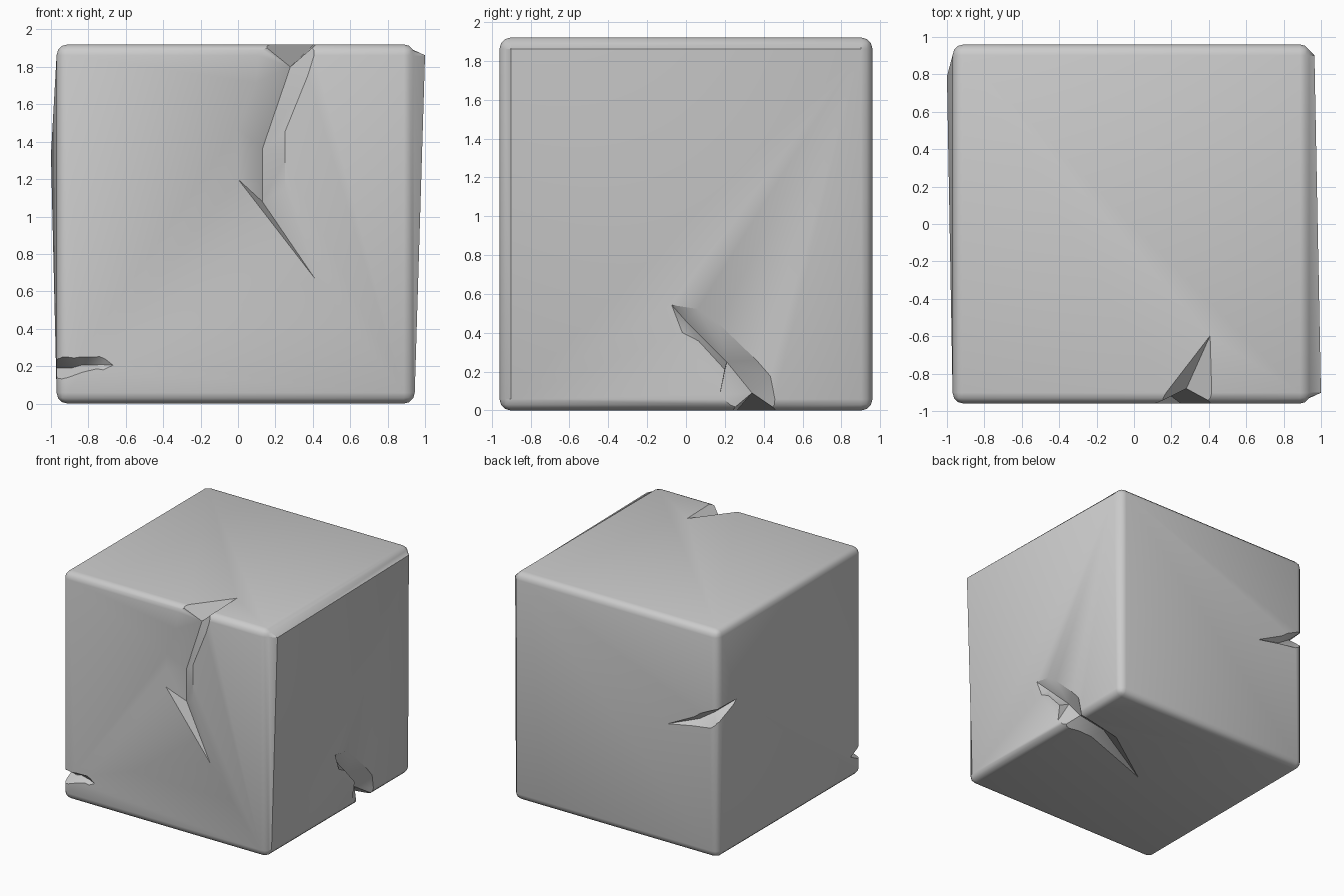
import bpy, bmesh, math
from mathutils import Vector

if "Cube" in bpy.data.objects:
    bpy.data.objects.remove(bpy.data.objects["Cube"])


def make_object(name, bm):
    bmesh.ops.recalc_face_normals(bm, faces=bm.faces)
    mesh = bpy.data.meshes.new(name)
    bm.to_mesh(mesh)
    bm.free()
    ob = bpy.data.objects.new(name, mesh)
    bpy.context.collection.objects.link(ob)
    return ob


# Stone block: rounded cube with a leaning right face and bulging left face
bm = bmesh.new()
bmesh.ops.create_cube(bm, size=1)
for v in bm.verts:
    v.co = Vector((-0.0125 + v.co.x * 1.915, v.co.y * 1.92, 0.96 + v.co.z * 1.92))
bmesh.ops.bevel(bm, geom=bm.edges[:], offset=0.058, segments=3, profile=0.5, affect='EDGES')
for v in bm.verts:
    if v.co.x > 0.9445:
        if v.co.z > 1:
            v.co.x = 1.0 if v.co.y < 0 else 0.965
        else:
            v.co.x = 0.945
left = max((f for f in bm.faces if f.normal.x < -0.99), key=lambda f: f.calc_area())
centre = bmesh.ops.poke(bm, faces=[left])['verts'][0]
centre.co = (-1.0, 0.79, 1.33)
block = make_object("stone_block", bm)


def cut_crack(name, start, sections, end, k=2.2):
    """V-shaped cutter lofted through (lip, bottom, lip) sections, pointed at both ends."""
    bm = bmesh.new()
    first, last = bm.verts.new(start), bm.verts.new(end)
    rings = []
    for a, d, b in sections:
        a, d, b = Vector(a), Vector(d), Vector(b)
        rings.append([bm.verts.new(p) for p in (d + (a - d) * k, d, d + (b - d) * k)])
    for i in range(3):
        j = (i + 1) % 3
        bm.faces.new((first, rings[0][i], rings[0][j]))
        bm.faces.new((last, rings[-1][j], rings[-1][i]))
        for r, s in zip(rings, rings[1:]):
            bm.faces.new((r[i], s[i], s[j]))
            bm.faces.new((r[i], s[j], r[j]))
    cutter = make_object(name, bm)
    cutter.hide_render = True
    mod = block.modifiers.new(name, 'BOOLEAN')
    mod.operation, mod.solver, mod.object = 'DIFFERENCE', 'EXACT', cutter
    bpy.context.view_layer.objects.active = block
    bpy.ops.object.modifier_apply(modifier=mod.name)
    bpy.data.objects.remove(cutter)


# Long crack down the front from the top edge
cut_crack("front_crack", (0.42, -0.963, 0.655), [
    ((0.0, -0.96, 1.2), (0.13, -0.87, 1.08), (0.25, -0.96, 1.15)),
    ((0.0, -0.96, 1.47), (0.13, -0.87, 1.36), (0.25, -0.96, 1.45)),
    ((0.15, -0.945, 1.905), (0.28, -0.88, 1.8), (0.4, -0.945, 1.905)),
], (0.41, -0.59, 1.923))

# Crack over the lower right edge, running under the block
cut_crack("right_crack", (0.965, -0.08, 0.55), [
    ((0.957, 0.06, 0.52), (0.9, 0.0, 0.46), (0.957, -0.02, 0.4)),
    ((0.95, 0.36, 0.26), (0.86, 0.21, 0.25), (0.95, 0.2, 0.21)),
    ((0.93, 0.45, 0.015), (0.85, 0.34, 0.09), (0.93, 0.25, 0.015)),
    ((0.5, 0.375, 0.0), (0.58, 0.31, 0.07), (0.66, 0.255, 0.0)),
], (-0.07, -0.015, -0.003))

# Small notch on the front left edge
cut_crack("front_left_notch", (-0.66, -0.964, 0.205), [
    ((-0.71, -0.96, 0.238), (-0.73, -0.93, 0.208), (-0.72, -0.96, 0.18)),
    ((-0.85, -0.96, 0.248), (-0.84, -0.89, 0.205), (-0.83, -0.96, 0.168)),
    ((-0.955, -0.945, 0.245), (-0.89, -0.88, 0.19), (-0.955, -0.945, 0.13)),
], (-0.973, -0.81, 0.19))

# Small notch on the back left edge
cut_crack("back_left_notch", (-0.49, 0.963, 1.02), [
    ((-0.75, 0.96, 1.15), (-0.76, 0.9, 1.115), (-0.74, 0.96, 1.07)),
    ((-0.955, 0.945, 1.26), (-0.89, 0.88, 1.2), (-0.955, 0.945, 1.14)),
], (-1.002, 0.75, 1.29))

# Smooth rounding, sharp crack edges
bpy.ops.object.select_all(action='DESELECT')
block.select_set(True)
bpy.context.view_layer.objects.active = block
bpy.ops.object.shade_smooth_by_angle(angle=math.radians(35))
